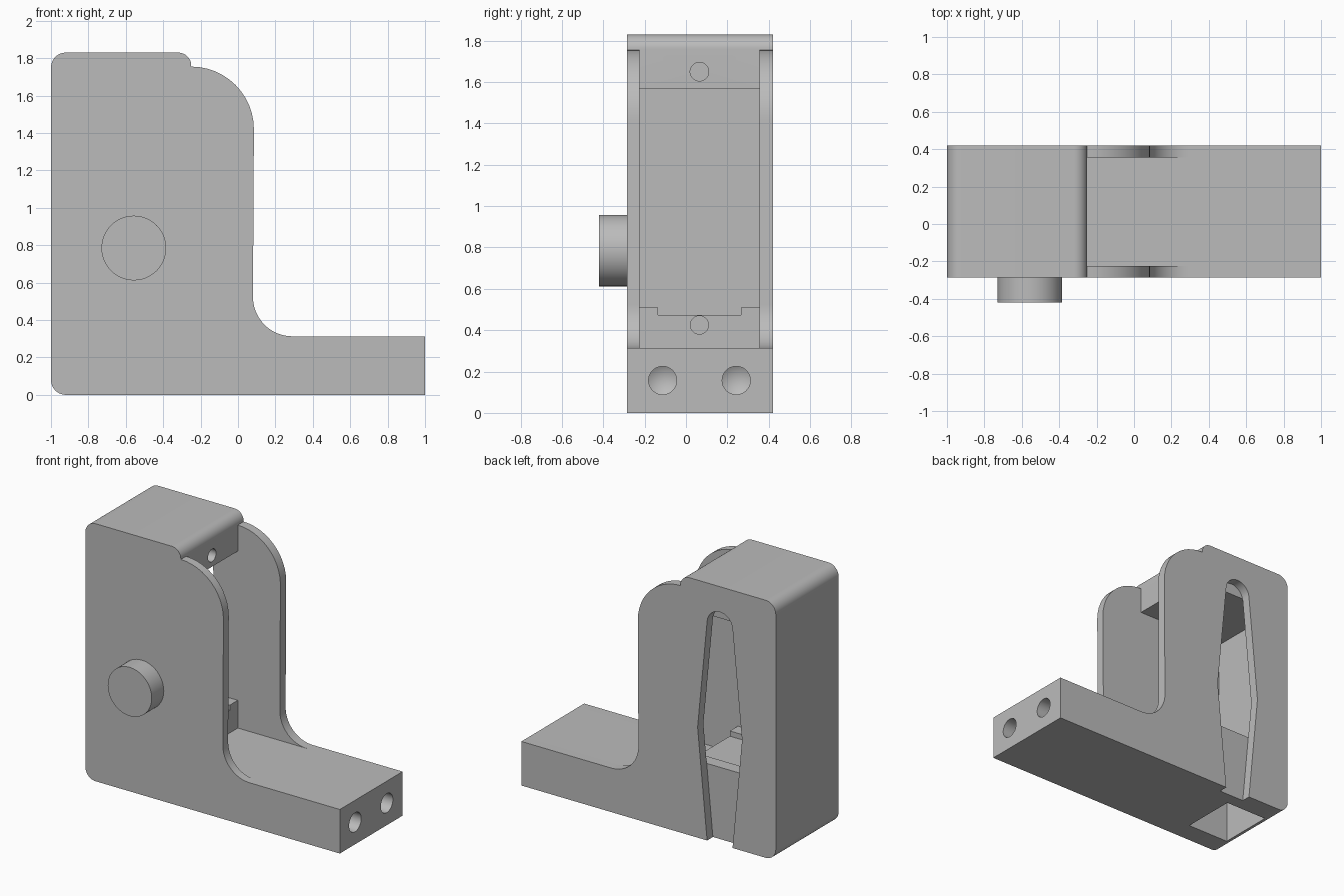
import bpy, bmesh, math
from mathutils import Matrix, Vector

if "Cube" in bpy.data.objects:
    bpy.data.objects.remove(bpy.data.objects["Cube"])

grey = bpy.data.materials.new("plain grey")
grey.use_nodes = True
grey.diffuse_color = (0.5, 0.5, 0.5, 1)
grey.node_tree.nodes["Principled BSDF"].inputs["Base Color"].default_value = (0.5, 0.5, 0.5, 1)


def finish(name, bm):
    bmesh.ops.recalc_face_normals(bm, faces=bm.faces)
    mesh = bpy.data.meshes.new(name)
    bm.to_mesh(mesh)
    bm.free()
    mesh.materials.append(grey)
    ob = bpy.data.objects.new(name, mesh)
    bpy.context.collection.objects.link(ob)
    return ob


def arc(cx, cz, r, start, end, n=12):
    steps = [math.radians(start + (end - start) * i / n) for i in range(n + 1)]
    return [(cx + r * math.cos(a), cz + r * math.sin(a)) for a in steps]


def extrude(name, profile, y0, y1):
    """Extrude an (x, z) profile from y0 to y1."""
    bm = bmesh.new()
    face = bm.faces.new([bm.verts.new((x, y0, z)) for x, z in profile])
    new = bmesh.ops.extrude_face_region(bm, geom=[face])["geom"]
    bmesh.ops.translate(bm, vec=(0, y1 - y0, 0),
                        verts=[v for v in new if isinstance(v, bmesh.types.BMVert)])
    return finish(name, bm)


def lathe(name, profile, centre, axis="X"):
    """Turn (distance, radius) points around an axis through the centre."""
    bm = bmesh.new()
    verts = [bm.verts.new((d, r, 0)) for d, r in profile]
    edges = [bm.edges.new(pair) for pair in zip(verts, verts[1:])]
    bmesh.ops.spin(bm, geom=verts + edges, cent=(0, 0, 0), axis=(1, 0, 0),
                   angle=math.tau, steps=48)
    bmesh.ops.remove_doubles(bm, verts=bm.verts, dist=0.0005)
    if axis == "Y":
        bm.transform(Matrix.Rotation(math.pi / 2, 4, "Z"))
    bm.transform(Matrix.Translation(Vector(centre)))
    return finish(name, bm)


def cut(target, cutter):
    cutter.hide_render = True
    mod = target.modifiers.new("cut", "BOOLEAN")
    mod.operation = "DIFFERENCE"
    mod.solver = "EXACT"
    mod.object = cutter
    bpy.context.view_layer.objects.active = target
    bpy.ops.object.modifier_apply(modifier=mod.name)
    bpy.data.objects.remove(cutter)


FRONT, FRONT_IN, BACK_IN, BACK = -0.285, -0.225, 0.355, 0.42
LIP = -0.25        # open side of the cavity

# Shared outline pieces
rear_edge = arc(-0.92, 1.75, 0.08, 90, 180) + arc(-0.92, 0.08, 0.08, 180, 270)
top_lip = arc(-0.32, 1.76, 0.07, 0, 90)
plate_edge = ([(1, 0), (1, 0.313)] + arc(0.29, 0.523, 0.21, 270, 180)
              + arc(LIP, 1.42, 0.335, 0, 90))

# C-shaped spine between the side plates: foot, lower block, rear wall, top block
spine = extrude("spine", [(1, 0), (1, 0.313), (LIP, 0.313), (LIP, 0.51), (-0.937, 0.51),
                          (-0.937, 1.57), (LIP, 1.57)] + top_lip + rear_edge,
                FRONT_IN, BACK_IN)

# Shallow channel in the lower block joined to the well through the base
cut(spine, extrude("well_cutter", [(-0.93, -0.1), (-0.6, -0.1), (-0.6, 0.473), (-0.2, 0.473),
                                   (-0.2, 0.6), (-0.93, 0.6)], -0.135, 0.265))

# Pin holes facing each other's line in the upper and lower blocks
cut(spine, lathe("pin_cutter", [(0, 0), (0, 0.045), (0.4, 0.045), (0.4, 0)], (-0.6, 0.065, 1.65)))
cut(spine, lathe("pin_cutter", [(0, 0), (0, 0.044), (0.5, 0.044), (0.5, 0)], (-0.7, 0.065, 0.425)))

# Drilled holes with conical ends in the foot
for y in (-0.113, 0.243):
    cut(spine, lathe("drill_cutter", [(0, 0), (0.04, 0.068), (0.4, 0.068), (0.4, 0)],
                     (0.7, y, 0.157)))

# Solid front plate
front_plate = extrude("front_plate", plate_edge + top_lip[1:] + rear_edge, FRONT, FRONT_IN)

# Back plate with a lozenge slot open at the base
slot = ([(-0.66, 0)] + arc(-0.56, 0.785, 0.174, 185.5, 174.5, 4)
        + arc(-0.56, 1.55, 0.1, 175, 5, 16)
        + arc(-0.56, 0.785, 0.174, 5.5, -5.5, 4) + [(-0.46, 0)])
back_plate = extrude("back_plate", plate_edge + top_lip[1:] + rear_edge + slot, BACK_IN, BACK)

# Round button on the front
button = lathe("button", [(0, 0), (0, 0.173), (0.15, 0.173), (0.15, 0)],
               (-0.557, -0.42, 0.785), "Y")

for ob in (spine, front_plate, back_plate, button):
    for poly in ob.data.polygons:
        poly.use_smooth = True
    ob.data.set_sharp_from_angle(angle=math.radians(30))
